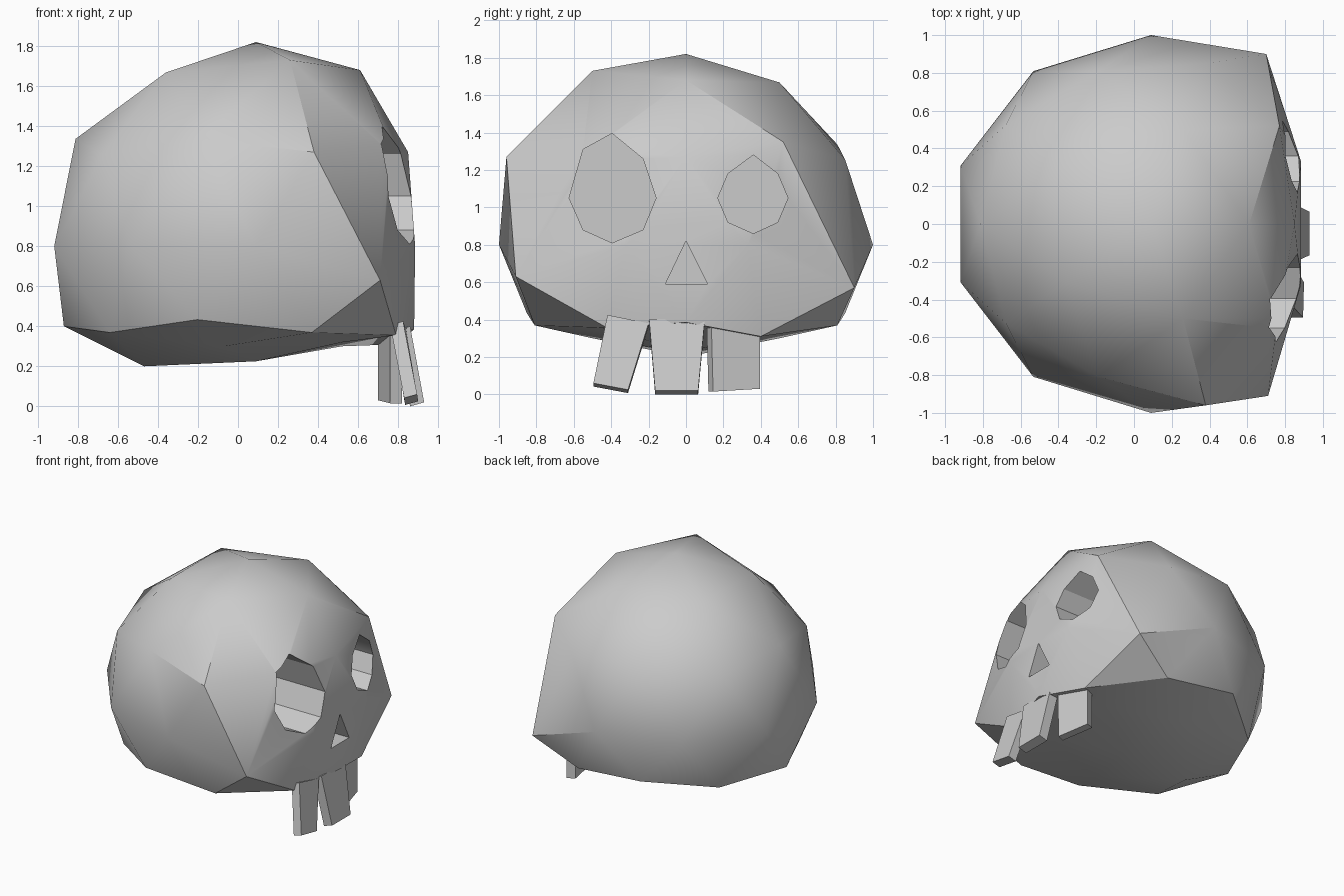
import bpy, bmesh
from mathutils import Vector
from math import radians

if "Cube" in bpy.data.objects:
    bpy.data.objects.remove(bpy.data.objects["Cube"])


def finish(name, bm):
    bmesh.ops.recalc_face_normals(bm, faces=bm.faces)
    mesh = bpy.data.meshes.new(name)
    bm.to_mesh(mesh)
    bm.free()
    obj = bpy.data.objects.new(name, mesh)
    bpy.context.collection.objects.link(obj)
    return obj


def prism(name, outline, offset):
    """Extrude a closed outline along an offset vector."""
    bm = bmesh.new()
    front = [bm.verts.new(p) for p in outline]
    back = [bm.verts.new(Vector(p) + Vector(offset)) for p in outline]
    bm.faces.new(front)
    bm.faces.new(back[::-1])
    n = len(front)
    for i in range(n):
        j = (i + 1) % n
        bm.faces.new((front[i], back[i], back[j], front[j]))
    return finish(name, bm)


# Cranium: low icosphere, squashed below and flattened towards the +x face
bm = bmesh.new()
bmesh.ops.create_icosphere(bm, subdivisions=2, radius=1)
for v in bm.verts:
    x, y, z = v.co
    z = 0.8 + z * (1.02 if z > 0 else 0.82)
    v.co = (0.09 + 1.06 * x, y, max(z, 0.23))

rest = {v: v.co.copy() for v in bm.verts}
targets = [
    # brow and temples
    (0.85, 0, 1.27), (0.76, -0.5, 1.31), (0.77, 0.52, 1.35),
    (0.38, -0.96, 1.27), (0.26, -0.5, 1.73), (0.61, 0, 1.68),
    # cheeks and jaw line
    (0.71, -0.91, 0.63), (0.70, 0.90, 0.57), (0.885, -0.32, 0.8),
    (0.885, 0.33, 0.8), (0.88, 0, 0.385), (0.79, -0.42, 0.355),
    (0.79, 0.40, 0.31),
    # underside
    (0.52, -0.31, 0.32), (0.52, 0.31, 0.30), (0.09, 0, 0.225),
    (-0.07, -0.5, 0.30), (-0.07, 0.5, 0.30), (-0.47, 0, 0.20),
    (-0.87, 0, 0.40),
]
for t in map(Vector, targets):
    v = min(rest, key=lambda w: (rest[w] - t).length)
    v.co = t
skull = finish("skull", bm)

# Eye sockets and nose, cut straight back along x
holes = {
    "large_socket": [(-0.395, 1.395), (-0.55, 1.31), (-0.625, 1.05), (-0.55, 0.88),
                     (-0.395, 0.81), (-0.23, 0.88), (-0.16, 1.05), (-0.23, 1.26)],
    "small_socket": [(0.36, 1.28), (0.225, 1.18), (0.17, 1.05), (0.225, 0.92),
                     (0.36, 0.86), (0.49, 0.92), (0.545, 1.05), (0.49, 1.18)],
    "nose": [(0, 0.82), (-0.11, 0.59), (0.115, 0.59)],
}
bpy.context.view_layer.objects.active = skull
for name, outline in holes.items():
    cutter = prism(name + "_cutter", [(1.2, y, z) for y, z in outline], (-0.8, 0, 0))
    cutter.hide_render = True
    mod = skull.modifiers.new(name, 'BOOLEAN')
    mod.operation = 'DIFFERENCE'
    mod.solver = 'EXACT'
    mod.object = cutter
    bpy.ops.object.modifier_apply(modifier=mod.name)
    bpy.data.objects.remove(cutter)

skull.select_set(True)
bpy.ops.object.shade_smooth_by_angle(angle=radians(30))

# Three crooked teeth
prism("tooth_left", [(0.825, -0.42, 0.425), (0.895, -0.495, 0.06),
                     (0.90, -0.31, 0.025), (0.84, -0.2, 0.38)], (-0.065, 0, -0.018))
prism("tooth_middle", [(0.86, -0.197, 0.40), (0.93, -0.165, 0.02),
                       (0.93, 0.065, 0.02), (0.86, 0.10, 0.40)], (-0.07, 0, -0.02))
prism("tooth_right", [(0.82, 0.135, 0.40), (0.82, 0.145, 0.015),
                      (0.76, 0.395, 0.03), (0.76, 0.395, 0.40)], (-0.06, -0.025, 0))
